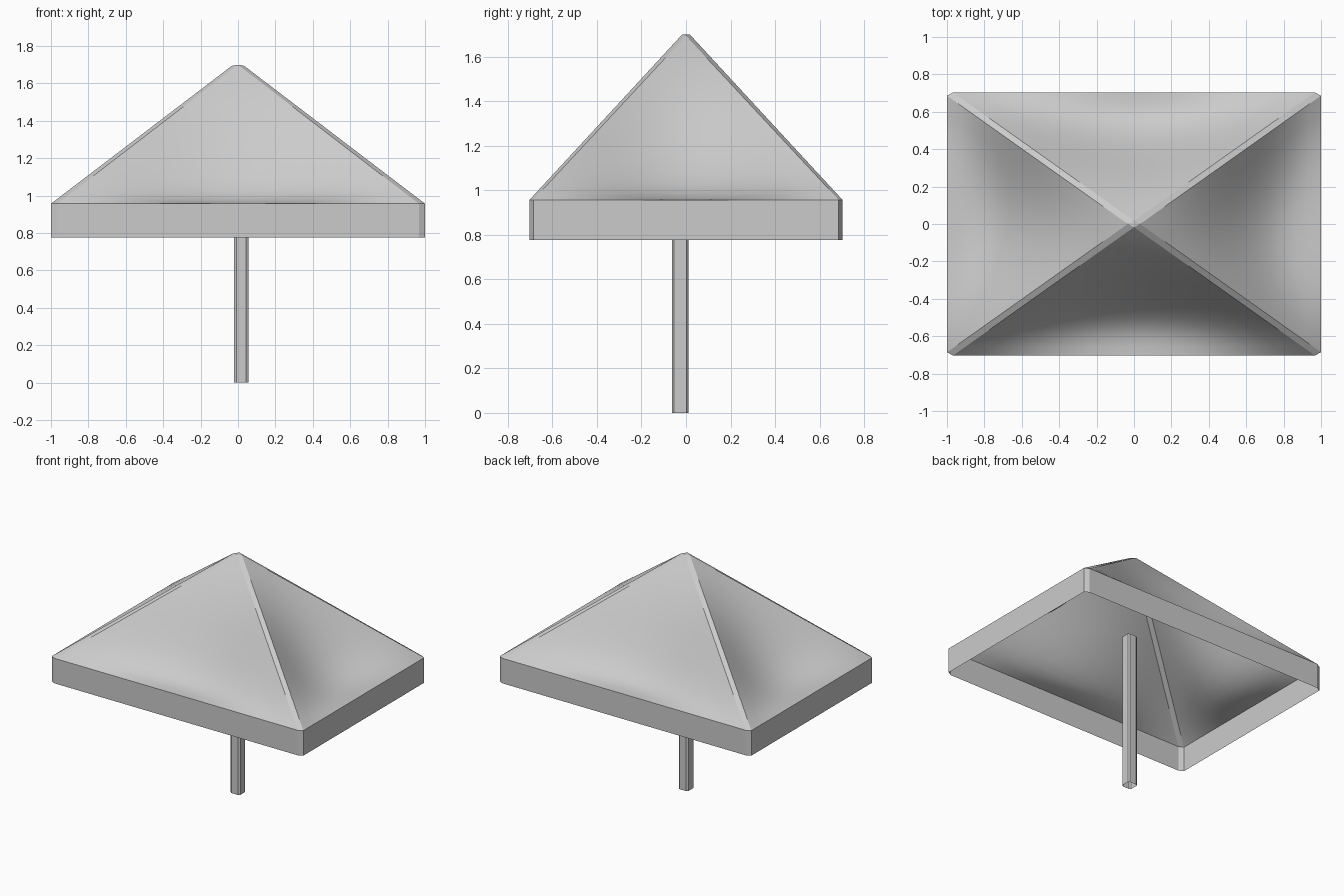
import bpy, bmesh
from mathutils import Vector

cube = bpy.data.objects.get("Cube")
if cube:
    bpy.data.objects.remove(cube, do_unlink=True)

HX, HY = 1.0, 0.703          # half size of the canopy
CX, CY = 0.033, 0.017        # corner chamfer
Z_HEM, Z_EAVE, Z_TOP = 0.777, 0.957, 1.7
SAG, N = 2.8, 14             # cloth sag and panel resolution

grey = bpy.data.materials.new("plain grey")
grey.use_nodes = True
colour = (0.6, 0.6, 0.6, 1)
grey.diffuse_color = colour
grey.node_tree.nodes["Principled BSDF"].inputs["Base Color"].default_value = colour


def finish(bm, name, smooth=False):
    """Turn the bmesh into an object, flat or smooth shaded."""
    for face in bm.faces:
        face.smooth = smooth
    mesh = bpy.data.meshes.new(name)
    bm.to_mesh(mesh)
    bm.free()
    mesh.materials.append(grey)
    obj = bpy.data.objects.new(name, mesh)
    bpy.context.collection.objects.link(obj)


def chamfered(hx, hy, cx, cy):
    """Rectangle with cut corners, counter-clockwise from front left."""
    return [(-hx + cx, -hy), (hx - cx, -hy), (hx, -hy + cy), (hx, hy - cy),
            (hx - cx, hy), (-hx + cx, hy), (-hx, hy - cy), (-hx, -hy + cy)]


def tube(bm, outline, z0, z1, centre=(0, 0)):
    rings = [[bm.verts.new((x + centre[0], y + centre[1], z)) for x, y in outline]
             for z in (z0, z1)]
    for i in range(len(outline)):
        j = (i + 1) % len(outline)
        bm.faces.new((rings[0][i], rings[0][j], rings[1][j], rings[1][i]))


def sag(u, v, t):
    """Drop of the cloth: zero on all three edges, deepest low in the middle."""
    bubble = u * v * t
    return SAG * bubble * (u + v) ** 1.2 * (1 + 2.2 * t) * (1 + 8 * bubble)


def sagging_panel(bm, a, b, top):
    """Triangular cloth panel hanging between two eave corners and the top."""
    rows = []
    for r in range(N + 1):
        t = r / N
        row = []
        for k in range(N - r + 1):
            v = k / N
            u = max(0, 1 - t - v)
            p = a * u + b * v + top * t
            p.z -= sag(u, v, t)
            row.append(bm.verts.new(p))
        rows.append(row)
    for low, high in zip(rows, rows[1:]):
        for k in range(len(high)):
            bm.faces.new((low[k], low[k + 1], high[k]))
            if k + 1 < len(high):
                bm.faces.new((low[k + 1], high[k + 1], high[k]))


eave = [Vector((x, y, Z_EAVE)) for x, y in chamfered(HX, HY, CX, CY)]
tops = [Vector((0, -CY, Z_TOP)), Vector((CX, 0, Z_TOP - 0.006)),
        Vector((0, CY, Z_TOP)), Vector((-CX, 0, Z_TOP - 0.006))]

# Canopy: four smooth sagging cloth panels
bm = bmesh.new()
for i in range(4):
    sagging_panel(bm, eave[2 * i], eave[2 * i + 1], tops[i])
finish(bm, "canopy_panels", smooth=True)

# Ridges: flat bands between the panels, closed by a small cap
bm = bmesh.new()
cap = [bm.verts.new(p) for p in tops]
bm.faces.new((cap[0], cap[1], cap[2]))
bm.faces.new((cap[0], cap[2], cap[3]))
for i in range(4):
    low = [bm.verts.new(eave[(2 * i + k) % 8]) for k in (1, 2)]
    bm.faces.new((low[0], low[1], cap[(i + 1) % 4], cap[i]))
finish(bm, "ridge_bands")

# Valance: thin hanging band below the eave
bm = bmesh.new()
tube(bm, chamfered(HX, HY, CX, CY), Z_HEM, Z_EAVE)
finish(bm, "valance")

# Pole: hollow square post with cut corners, slightly off centre
bm = bmesh.new()
tube(bm, chamfered(0.038, 0.037, 0.012, 0.009), 0, 1.115, (0.017, -0.025))
finish(bm, "pole")
